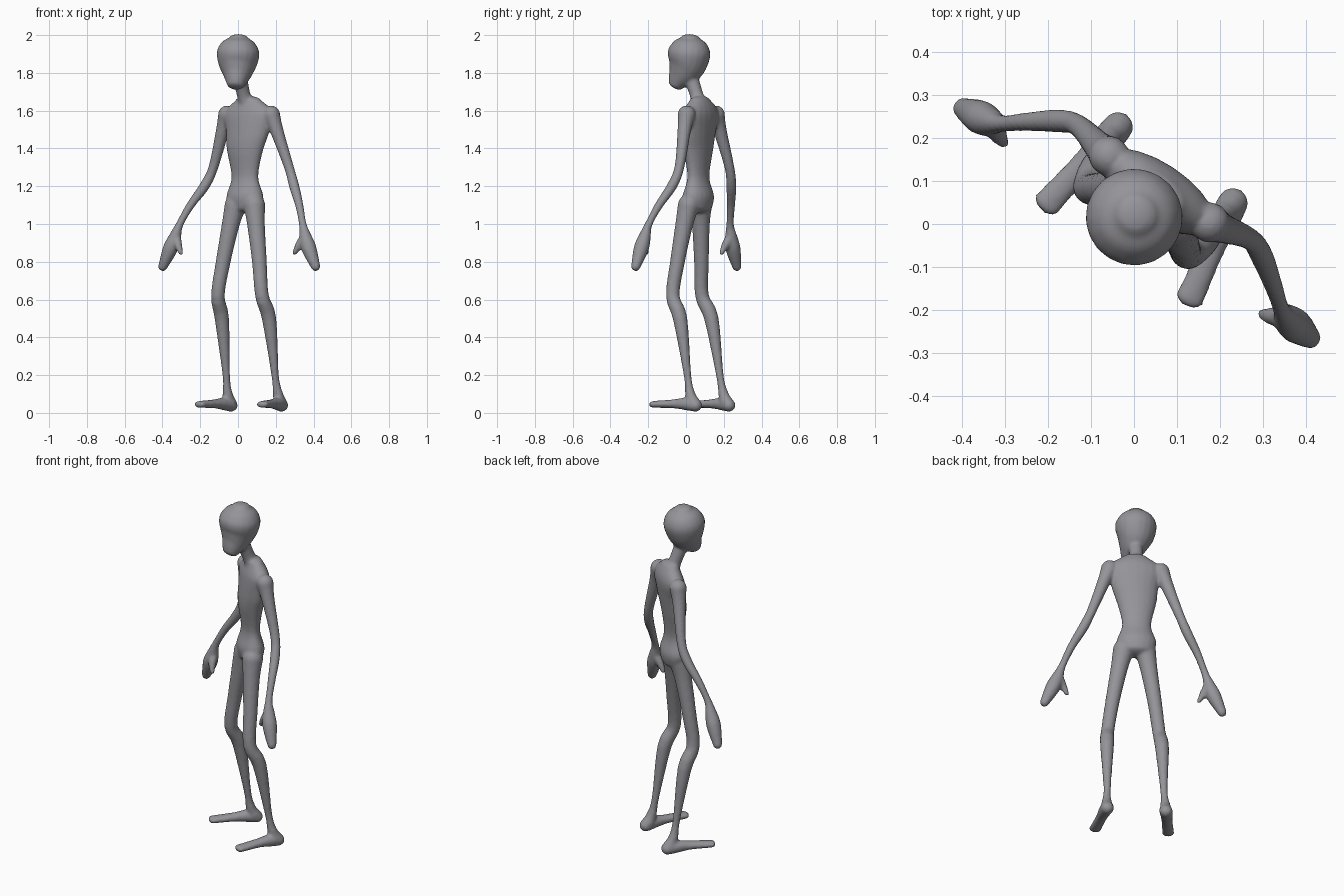
import bpy, bmesh, math
from mathutils import Vector

cube = bpy.data.objects.get("Cube")
if cube:
    bpy.data.objects.remove(cube)

SIDES = 20
ACROSS = Vector((1, 0, 0))
bm = bmesh.new()


def catmull_rom(before, start, end, after, t):
    """Blend four neighbouring rows into one row of the smooth curve."""
    tangent_in, tangent_out = (end - before) / 2, (after - start) / 2
    bend = 3 * (end - start) - 2 * tangent_in - tangent_out
    twist = 2 * (start - end) + tangent_in + tangent_out
    return start + tangent_in * t + bend * t ** 2 + twist * t ** 3


def smooth_rows(rows, steps=4):
    """Refine rows of x, y, z, width and depth; depth equals width if left out."""
    rows = [Vector(row if len(row) == 5 else row + row[-1:]) for row in rows]
    last = len(rows) - 1
    fine = []
    for i in range(last):
        before, after = rows[max(i - 1, 0)], rows[min(i + 2, last)]
        for k in range(steps):
            fine.append(catmull_rom(before, rows[i], rows[i + 1], after, k / steps))
    return fine + rows[-1:]


def dome(ring, direction, roundness):
    """Shrinking rings that round off one end of a tube."""
    centre, tangent, width, depth = ring
    reach = tangent * direction * roundness * min(width, depth)
    return [(centre + reach * math.sin(a), tangent, width * math.cos(a), depth * math.cos(a))
            for a in (.4, .8, 1.2, 1.45)]


def loft(rows, across=ACROSS, roundness=1.0):
    """Elliptical tube along the rows, with rounded ends."""
    fine = smooth_rows(rows)
    centres = [row.to_3d() for row in fine]
    rings = []
    for i, row in enumerate(fine):
        ahead = centres[min(i + 1, len(centres) - 1)]
        behind = centres[max(i - 1, 0)]
        rings.append((centres[i], (ahead - behind).normalized(), row[3], row[4]))
    bottom = dome(rings[0], -1, roundness)
    top = dome(rings[-1], 1, roundness)

    loops = []
    for centre, tangent, width, depth in bottom[::-1] + rings + top:
        u = (across - tangent * across.dot(tangent)).normalized()
        v = tangent.cross(u)
        loop = []
        for k in range(SIDES):
            angle = math.tau * k / SIDES
            point = centre + u * width * math.cos(angle) + v * depth * math.sin(angle)
            loop.append(bm.verts.new(point))
        loops.append(loop)
    for low, high in zip(loops, loops[1:]):
        for k in range(SIDES):
            bm.faces.new((low[k - 1], low[k], high[k], high[k - 1]))
    bm.faces.new(loops[0][::-1])
    bm.faces.new(loops[-1])


def mirrored_loft(rows):
    """The same tube on the left and the right of the body."""
    for side in (1, -1):
        loft([(side * row[0],) + row[1:] for row in rows])


# Head: wide cranium narrowing to a jaw, turned a little to one side
loft([(.015, -.13, 1.735, .045, .04),
      (.01, -.115, 1.76, .058),
      (0, -.09, 1.8, .08, .084),
      (-.01, -.07, 1.85, .104),
      (-.013, -.06, 1.91, .113),
      (-.013, -.055, 1.96, .088),
      (-.013, -.053, 1.985, .05)], across=Vector((.94, .35, 0)), roundness=.4)

# Neck
loft([(0, .015, 1.62, .05),
      (-.01, -.01, 1.68, .036),
      (-.01, -.05, 1.78, .04)])

# Torso: hips, waist, chest and shoulders
loft([(-.01, 0, 1.09, .095, .062),
      (-.01, 0, 1.15, .108, .07),
      (-.01, 0, 1.25, .079, .046),
      (-.01, 0, 1.4, .11, .062),
      (0, .01, 1.5, .132, .067),
      (0, .02, 1.59, .15, .065),
      (0, .015, 1.655, .075, .043)], roundness=.5)

# Arms, shoulder to fingertips
mirrored_loft([(.14, .025, 1.58, .048),
               (.17, .03, 1.5, .036),
               (.24, .045, 1.3, .026),
               (.285, .027, 1.2, .027),
               (.345, -.015, 1.1, .022),
               (.39, -.05, 1, .02),
               (.415, -.06, .93, .033),
               (.44, -.065, .87, .04),
               (.485, -.07, .775, .025)])

# Thumbs
mirrored_loft([(.405, -.06, .925, .025),
               (.385, -.075, .89, .022),
               (.36, -.085, .845, .012)])

# Legs, hip to ankle
mirrored_loft([(.06, -.015, 1.1, .058),
               (.08, -.03, 1, .047),
               (.115, -.05, .8, .039),
               (.14, -.063, .62, .036),
               (.15, -.01, .5, .038),
               (.155, .04, .2, .02),
               (.16, .06, .1, .027),
               (.16, .08, .055, .036)])

# Feet, heel to toe
mirrored_loft([(.16, .095, .04, .036, .034),
               (.17, .04, .048, .034),
               (.18, -.03, .048, .03, .024),
               (.2, -.15, .045, .034, .018)])

# One body, turned partly sideways
bmesh.ops.recalc_face_normals(bm, faces=bm.faces)
mesh = bpy.data.meshes.new("body")
bm.to_mesh(mesh)
bm.free()
body = bpy.data.objects.new("body", mesh)
bpy.context.collection.objects.link(body)
body.location = (.045, .06, 0)
body.rotation_euler.z = math.radians(-33.5)

# Skin colour
colour = (.3, .295, .32, 1)
skin = bpy.data.materials.new("grey skin")
skin.use_nodes = True
skin.diffuse_color = colour
skin.node_tree.nodes["Principled BSDF"].inputs["Base Color"].default_value = colour
mesh.materials.append(skin)

# Fuse the parts into one continuous skin and soften the joins
fuse = body.modifiers.new("fuse", 'REMESH')
fuse.mode = 'VOXEL'
fuse.voxel_size = .008
fuse.use_smooth_shade = True
soften = body.modifiers.new("soften", 'SMOOTH')
soften.factor = .5
soften.iterations = 6
